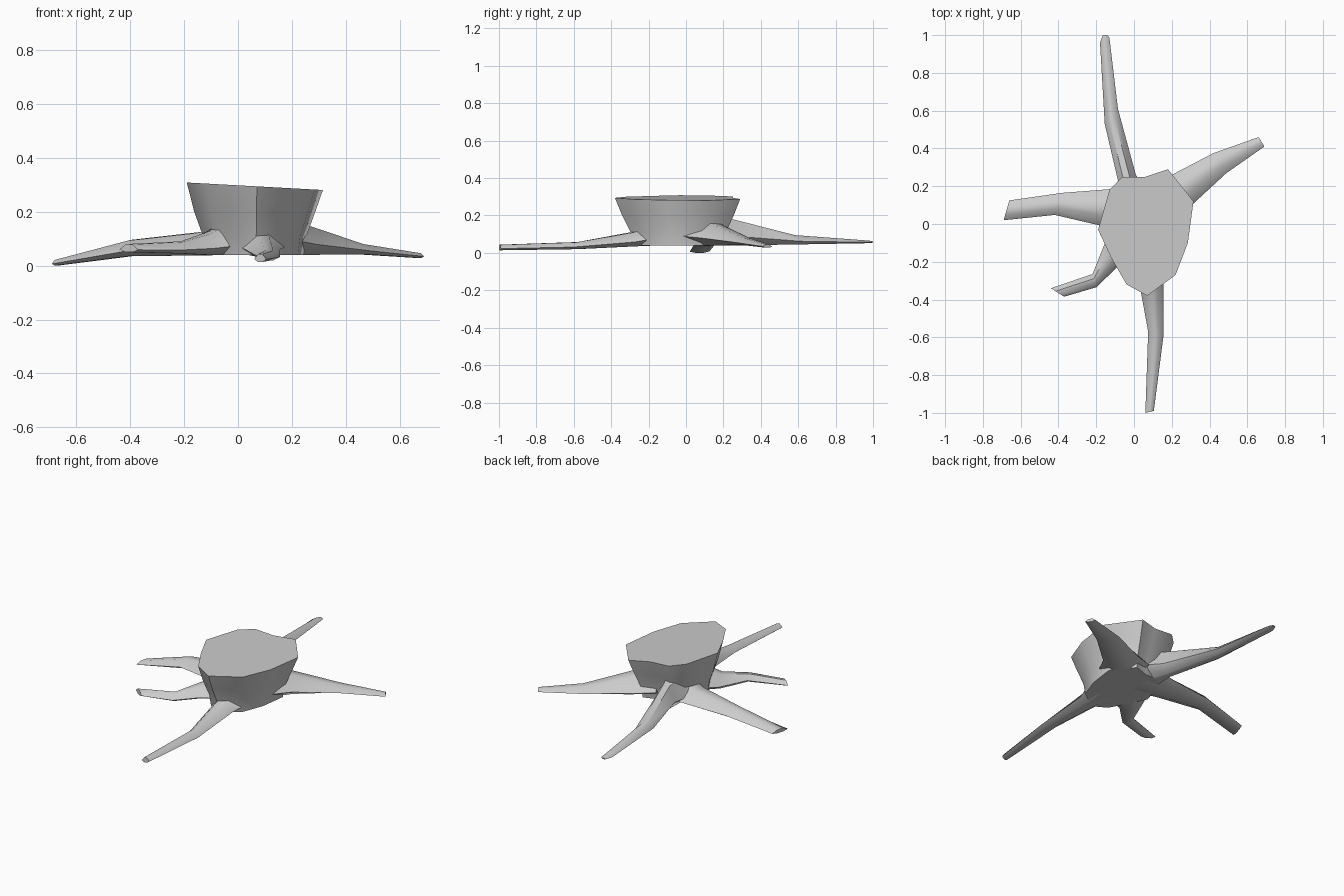
import bpy, math
from mathutils import Vector


def loft(name, rings, angle=50):
    """Skin a list of equal-sized point rings and cap both ends."""
    n = len(rings[0])
    verts = [p for r in rings for p in r]
    faces = []
    for k in range(len(rings) - 1):
        for i in range(n):
            j = (i + 1) % n
            faces.append((k * n + i, k * n + j, (k + 1) * n + j, (k + 1) * n + i))
    faces.append(tuple(reversed(range(n))))
    faces.append(tuple(range((len(rings) - 1) * n, len(rings) * n)))
    me = bpy.data.meshes.new(name)
    me.from_pydata(verts, [], faces)
    me.validate()
    ob = bpy.data.objects.new(name, me)
    bpy.context.collection.objects.link(ob)
    bpy.ops.object.select_all(action='DESELECT')
    ob.select_set(True)
    bpy.context.view_layer.objects.active = ob
    bpy.ops.object.mode_set(mode='EDIT')
    bpy.ops.mesh.select_all(action='SELECT')
    bpy.ops.mesh.normals_make_consistent(inside=False)
    bpy.ops.object.mode_set(mode='OBJECT')
    bpy.ops.object.shade_smooth_by_angle(angle=math.radians(angle))
    return ob


# Stump: irregular cut outline, narrowing down to the waist
outline = [(0.07, -0.38), (0.22, -0.27), (0.285, -0.1), (0.315, 0.12), (0.18, 0.29),
           (0.06, 0.25), (-0.06, 0.25), (-0.13, 0.18), (-0.19, -0.03),
           (-0.12, -0.18), (-0.04, -0.32)]
cx, cy = 0.06, -0.03
rings = []
for z, s in ((0.04, 0.72), (0.11, 0.76), (0.2, 0.89), (None, 1.0)):
    rings.append([(cx + (x - cx) * s, cy + (y - cy) * s,
                   0.298 - 0.055 * x if z is None else z) for x, y in outline])
loft("stump", rings)


def root(name, sections):
    """Each section: left x, y, right x, y, bottom z, top z."""
    rings = []
    for lx, ly, rx, ry, zb, zt in sections:
        a, b = Vector((lx, ly, 0)), Vector((rx, ry, 0))
        rings.append([a.lerp(b, t) + Vector((0, 0, zb + (zt - zb) * h))
                      for t, h in ((0, 0.3), (0.3, 0.95), (0.65, 1),
                                   (1, 0.35), (0.7, 0), (0.3, 0))])
    loft(name, rings)


root("back_root", [(-0.13, 0.08, 0.10, 0.12, 0.04, 0.22),
                   (-0.085, 0.23, 0.01, 0.26, 0.04, 0.18),
                   (-0.155, 0.53, -0.085, 0.61, 0.045, 0.095),
                   (-0.18, 0.96, -0.13, 0.985, 0.052, 0.066),
                   (-0.165, 1.0, -0.14, 1.0, 0.055, 0.062)])
root("right_root", [(0.06, 0.20, 0.20, -0.08, 0.04, 0.2),
                    (0.19, 0.255, 0.295, 0.09, 0.04, 0.15),
                    (0.42, 0.375, 0.49, 0.27, 0.042, 0.08),
                    (0.66, 0.46, 0.69, 0.41, 0.028, 0.046)])
root("left_root", [(0.0, -0.08, 0.02, 0.21, 0.04, 0.17),
                   (-0.17, -0.01, -0.12, 0.185, 0.038, 0.125),
                   (-0.42, 0.048, -0.38, 0.165, 0.035, 0.096),
                   (-0.69, 0.02, -0.66, 0.125, 0.0, 0.022)])
root("front_left_root", [(0.04, -0.2, -0.08, 0.02, 0.04, 0.17),
                         (-0.09, -0.23, -0.15, -0.09, 0.04, 0.12),
                         (-0.2, -0.335, -0.22, -0.265, 0.045, 0.09),
                         (-0.37, -0.385, -0.44, -0.34, 0.05, 0.08)])
root("front_root", [(0.19, -0.15, -0.03, -0.15, 0.04, 0.17),
                    (0.155, -0.27, 0.02, -0.27, 0.035, 0.115),
                    (0.155, -0.6, 0.075, -0.57, 0.02, 0.058),
                    (0.105, -0.99, 0.06, -1.0, 0.014, 0.044)])
